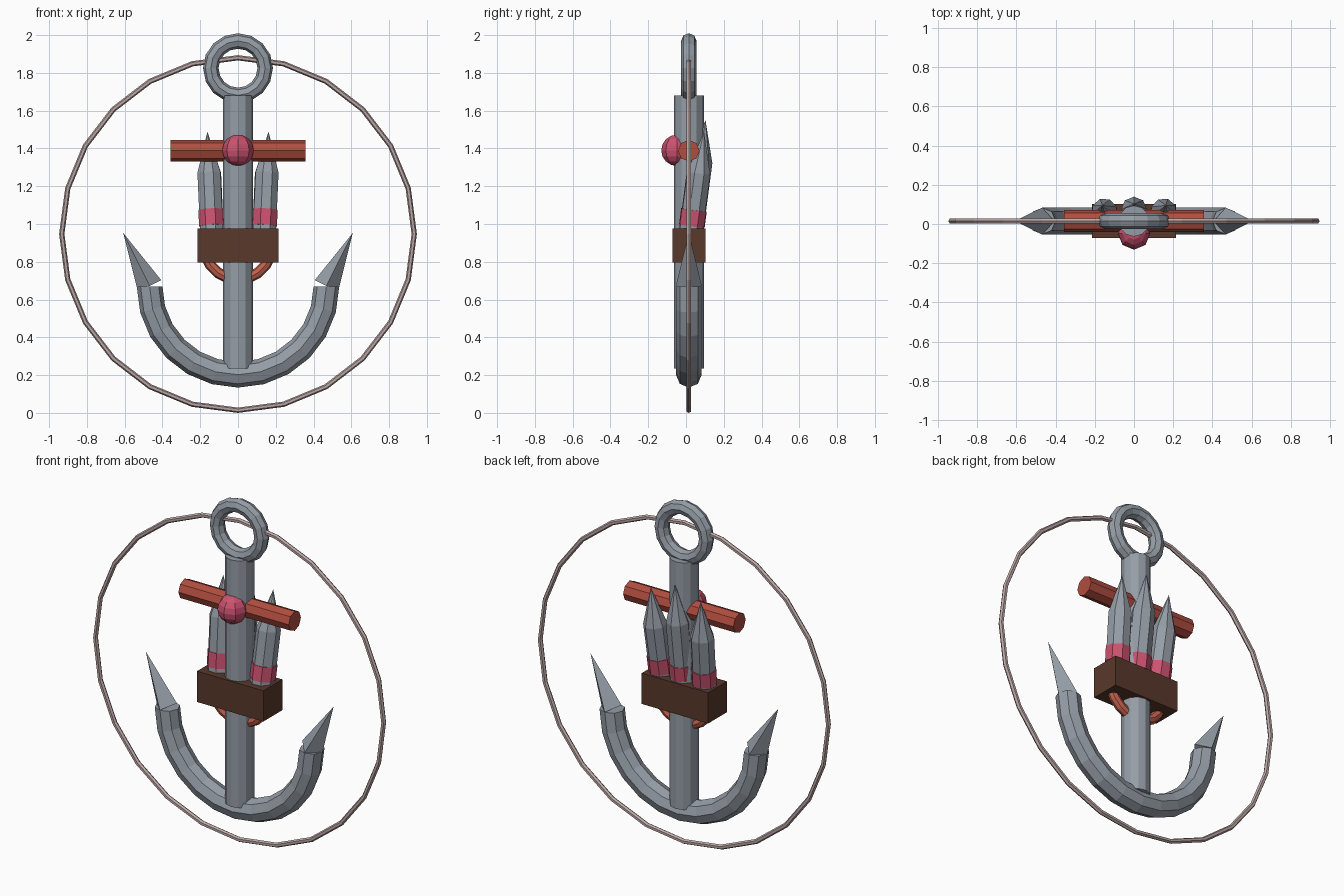
import bpy, bmesh, math
from mathutils import Vector, Matrix

if "Cube" in bpy.data.objects:
    bpy.data.objects.remove(bpy.data.objects["Cube"])

Y = 0.015  # depth of the main plane of the model


def material(name, rgb):
    m = bpy.data.materials.new(name)
    m.diffuse_color = (*rgb, 1)
    m.use_nodes = True
    m.node_tree.nodes["Principled BSDF"].inputs["Base Color"].default_value = m.diffuse_color
    return m


STEEL = material("steel_grey", (0.30, 0.335, 0.38))
RED = material("brick_red", (0.44, 0.075, 0.05))
PINK = material("rose_pink", (0.60, 0.085, 0.16))
BROWN = material("dark_brown", (0.10, 0.04, 0.024))
PALE = material("pale_pink_grey", (0.50, 0.39, 0.38))
COPPER = material("copper", (0.55, 0.12, 0.075))


def finish(bm, name, mat):
    bmesh.ops.recalc_face_normals(bm, faces=bm.faces[:])
    me = bpy.data.meshes.new(name)
    bm.to_mesh(me)
    bm.free()
    me.materials.append(mat)
    ob = bpy.data.objects.new(name, me)
    bpy.context.collection.objects.link(ob)
    return ob


def rod(name, p0, p1, r0, r1, sides, mat):
    """Cylinder or cone between two points."""
    p0, p1 = Vector(p0), Vector(p1)
    d = p1 - p0
    bm = bmesh.new()
    rot = d.to_track_quat('Z', 'Y').to_matrix().to_4x4()
    bmesh.ops.create_cone(bm, cap_ends=True, segments=sides, radius1=r0, radius2=r1,
                          depth=d.length, matrix=Matrix.Translation((p0 + p1) / 2) @ rot)
    return finish(bm, name, mat)


def hoop(name, z, major, minor, steps, sides, mat, start=0.0, sweep=math.tau):
    """Upright ring, or part of one, facing the front."""
    bm = bmesh.new()
    closed = sweep > 6.28
    rings = []
    for i in range(steps if closed else steps + 1):
        a = start + sweep * i / steps
        ring = []
        for j in range(sides):
            b = math.tau * j / sides
            r = major + minor * math.cos(b)
            ring.append(bm.verts.new((r * math.cos(a), Y + minor * math.sin(b),
                                      z + r * math.sin(a))))
        rings.append(ring)
    for i in range(steps):
        p, q = rings[i], rings[(i + 1) % len(rings)]
        for j in range(sides):
            k = (j + 1) % sides
            bm.faces.new((p[j], p[k], q[k], q[j]))
    if not closed:
        bm.faces.new(rings[0])
        bm.faces.new(rings[-1])
    return finish(bm, name, mat)


# Thin surrounding hoop and top ring
hoop("outer_hoop", 0.947, 0.933, 0.014, 24, 6, PALE)
hoop("top_ring", 1.825, 0.144, 0.041, 16, 8, STEEL)

# Anchor shaft, curved arms and pointed flukes
rod("shaft", (0, Y, 0.235), (0, Y, 1.68), 0.079, 0.079, 12, STEEL)
hoop("anchor_arms", 0.67, 0.468, 0.068, 12, 8, STEEL, math.pi, math.pi)
for s, side in ((-1, "left"), (1, "right")):
    rod(f"fluke_{side}", (s * 0.468, Y, 0.672), (s * 0.608, Y, 0.953), 0.069, 0, 4, STEEL)

# Crossbar with round boss
rod("crossbar", (-0.357, Y, 1.388), (0.357, Y, 1.388), 0.057, 0.057, 8, RED)
bm = bmesh.new()
bmesh.ops.create_uvsphere(bm, u_segments=8, v_segments=8, radius=0.083,
                          matrix=Matrix.Translation((0, -0.048, 1.39)))
finish(bm, "boss", PINK)

# Box holding the rockets
bm = bmesh.new()
bmesh.ops.create_cube(bm, size=1, matrix=Matrix.Translation((0, Y, 0.885))
                      @ Matrix.Diagonal((0.43, 0.175, 0.18, 1)))
finish(bm, "box", BROWN)

# Curved pipe under the box
hoop("under_pipe", 0.887, 0.18, 0.029, 10, 8, COPPER, math.pi, math.pi)

# Three rockets leaning back, each with a band and a pointed nose
for x, lean, top, label in ((-0.138, -0.022, 1.27, "left"), (0, 0, 1.33, "middle"),
                            (0.138, 0.022, 1.27, "right")):
    def on_axis(z):
        t = (z - 0.95) / 0.5
        return (x + lean * t, 0.024 + 0.066 * t, z)
    rod(f"rocket_body_{label}", on_axis(0.93), on_axis(top), 0.066, 0.066, 8, STEEL)
    rod(f"rocket_nose_{label}", on_axis(top), on_axis(top + 0.22), 0.066, 0, 8, STEEL)
    rod(f"rocket_band_{label}", on_axis(0.99), on_axis(1.075), 0.07, 0.07, 8, PINK)
